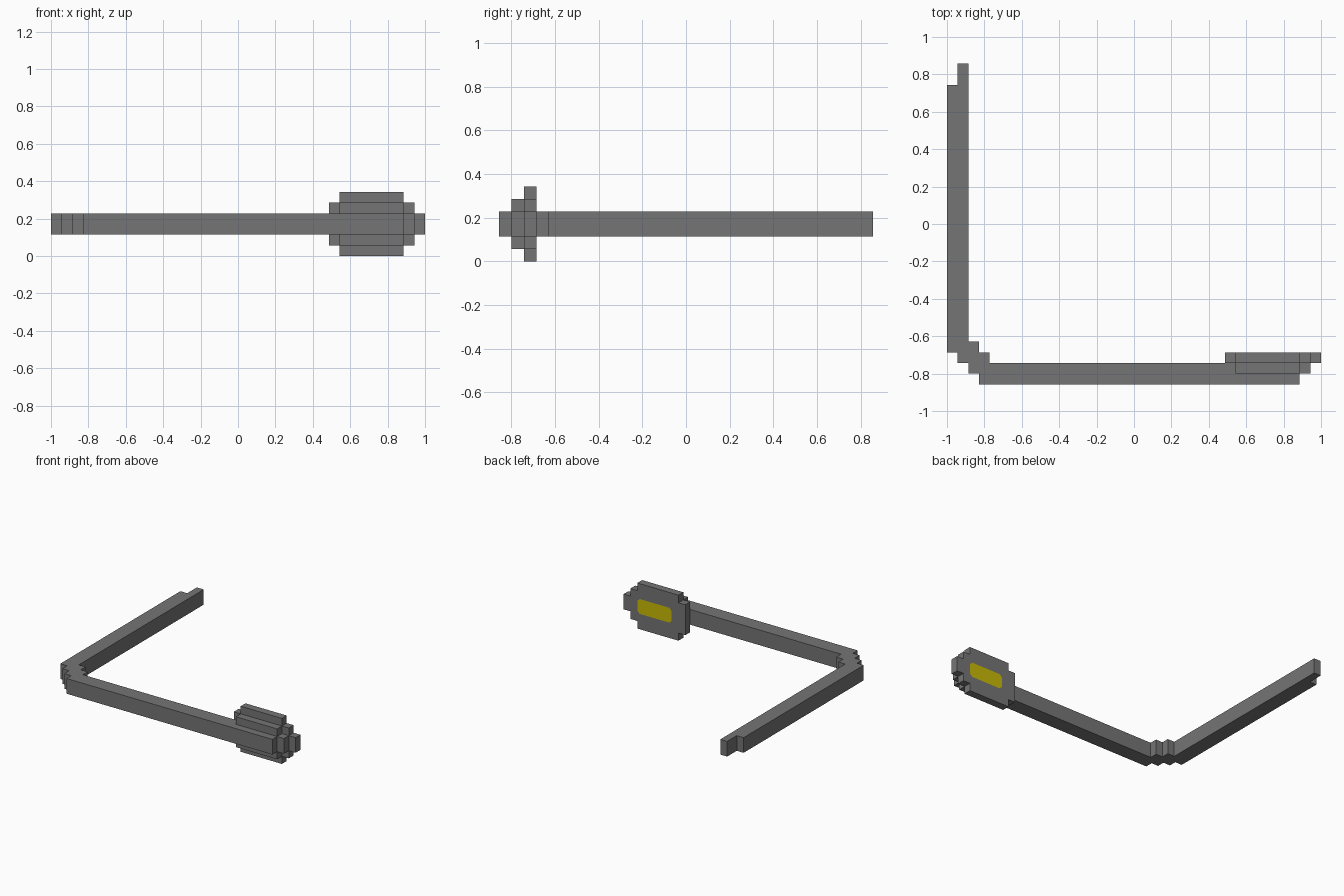
import bpy
import bmesh
from mathutils import Vector

cube = bpy.data.objects.get("Cube")
if cube:
    bpy.data.objects.remove(cube, do_unlink=True)

U = 2 / 35                        # one grid cell
CENTRE = Vector((17.5, 15, 0))    # grid point placed at the origin


def material(name, rgb):
    mat = bpy.data.materials.new(name)
    mat.use_nodes = True
    mat.diffuse_color = (*rgb, 1)
    bsdf = next(n for n in mat.node_tree.nodes if n.type == 'BSDF_PRINCIPLED')
    bsdf.inputs["Base Color"].default_value = (*rgb, 1)
    return mat


def extrude(name, outline, axis, start, end, mat):
    """Extrude a grid outline along z (outline in x, y) or y (outline in x, z)."""
    bm = bmesh.new()
    if axis == 'z':
        points = [Vector((a, b, start)) for a, b in outline]
        step = Vector((0, 0, end - start))
    else:
        points = [Vector((a, start, b)) for a, b in outline]
        step = Vector((0, end - start, 0))
    face = bm.faces.new([bm.verts.new((p - CENTRE) * U) for p in points])
    moved = bmesh.ops.extrude_face_region(bm, geom=[face])['geom']
    bmesh.ops.translate(bm, vec=step * U,
                        verts=[v for v in moved if isinstance(v, bmesh.types.BMVert)])
    bmesh.ops.recalc_face_normals(bm, faces=bm.faces)
    mesh = bpy.data.meshes.new(name)
    bm.to_mesh(mesh)
    bm.free()
    mesh.materials.append(mat)
    obj = bpy.data.objects.new(name, mesh)
    bpy.context.collection.objects.link(obj)
    return obj


def mirror_up(lower):
    """Complete an outline with its mirror image about the middle height, z = 3."""
    return lower + [(x, 6 - z) for x, z in reversed(lower)]


def cut_panel(obj, outline, mat):
    """Cut a convex x, z outline into the rear face and give it its own colour."""
    obj.data.materials.append(mat)
    bm = bmesh.new()
    bm.from_mesh(obj.data)
    face = max(bm.faces, key=lambda f: f.normal.y * f.calc_area())
    for (x0, z0), (x1, z1) in zip(outline, outline[1:] + outline[:1]):
        point = (Vector((x0, 3, z0)) - CENTRE) * U
        outward = Vector((z1 - z0, 0, x0 - x1)).normalized()
        geom = bmesh.ops.bisect_plane(bm, geom=[face, *face.edges, *face.verts], dist=1e-5,
                                      plane_co=point, plane_no=outward)['geom']
        face = min((f for f in geom if isinstance(f, bmesh.types.BMFace)),
                   key=lambda f: (f.calc_center_median() - point).dot(outward))
    face.material_index = 1
    bm.to_mesh(obj.data)
    bm.free()


grey = material("dark grey", (0.178, 0.178, 0.178))
yellow = material("mustard yellow", (0.59, 0.49, 0.002))

# Bent bar: side arm with notched tip, stepped corner and front arm
extrude("bent_arm", [
    (0, 3), (1, 3), (1, 2), (2, 2), (2, 1), (3, 1), (3, 0), (33, 0), (33, 2),
    (4, 2), (4, 3), (3, 3), (3, 4), (2, 4), (2, 30), (1, 30), (1, 28), (0, 28),
], 'z', 2, 4, grey)

# Stepped head: raised layer in front, wide plate behind
extrude("head_raised_layer",
        mirror_up([(27, 1), (33, 1), (33, 2), (34, 2)]), 'y', 1, 2, grey)
plate = extrude("head_plate",
                mirror_up([(26, 1), (27, 1), (27, 0), (33, 0), (33, 1), (34, 1), (34, 2), (35, 2)]),
                'y', 2, 3, grey)

# Yellow panel with clipped corners, flush in the rear of the plate
cut_panel(plate, mirror_up([(28.02, 2.35), (28.35, 2.02), (32.65, 2.02), (32.98, 2.35)]), yellow)
